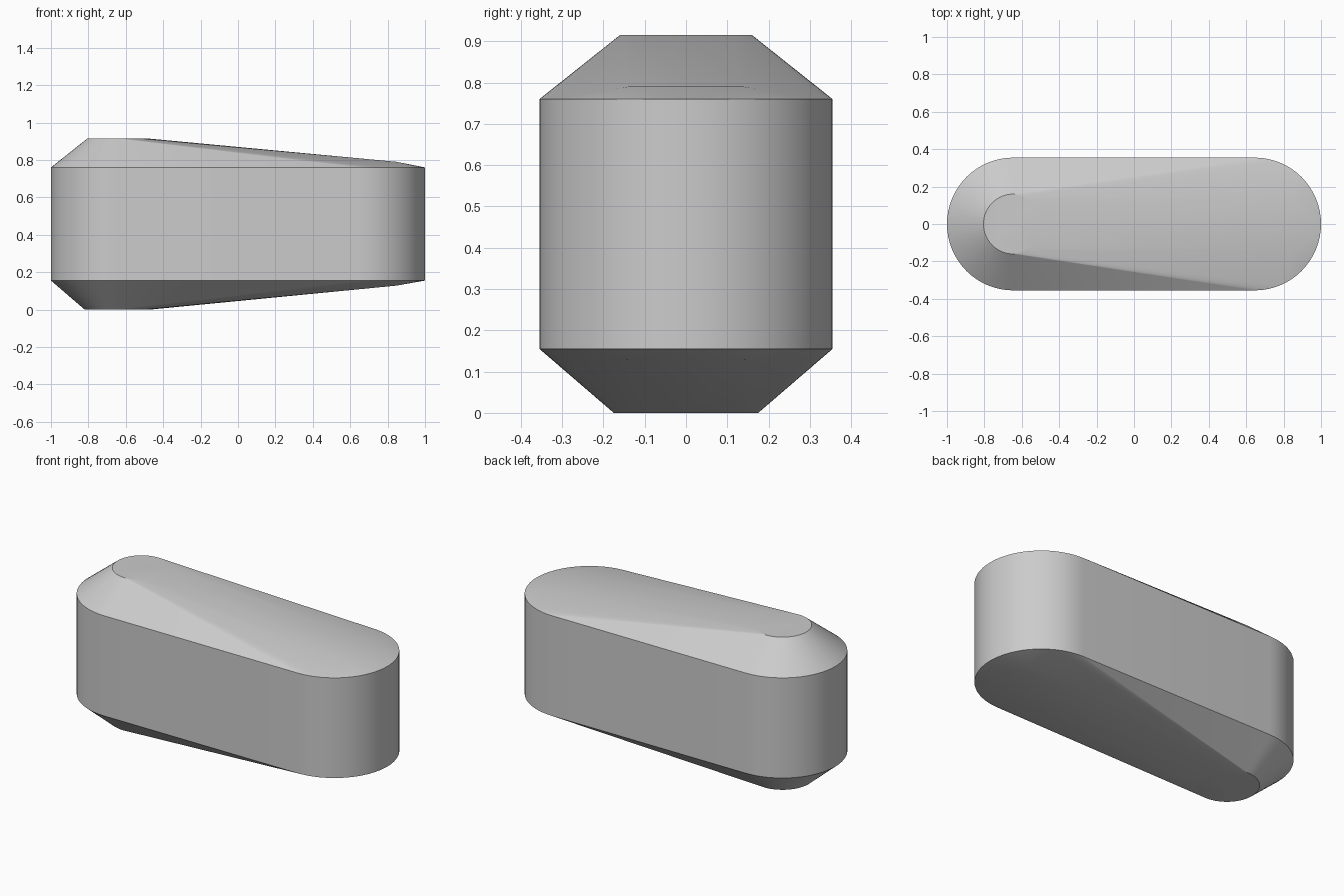
import bpy, bmesh, math

cube = bpy.data.objects.get("Cube")
if cube:
    bpy.data.objects.remove(cube, do_unlink=True)

END_X, RADIUS = 0.645, 0.355      # slot outline: end centres and end radius
STEPS = 32                        # segments per half circle


def slot_outline(x0, x1, radius, z):
    """Two half circles joined by straight sides; a circle when x0 == x1."""
    points = []
    for cx, start in ((x1, -math.pi / 2), (x0, math.pi / 2)):
        for i in range(STEPS + 1):
            a = start + math.pi * i / STEPS
            points.append((cx + radius * math.cos(a), radius * math.sin(a), z))
    return points


def convex_part(name, points, material):
    bm = bmesh.new()
    for p in points:
        bm.verts.new(p)
    bmesh.ops.remove_doubles(bm, verts=bm.verts[:], dist=0.0005)
    bmesh.ops.convex_hull(bm, input=bm.verts[:])
    loose = [v for v in bm.verts if not v.link_faces]
    bmesh.ops.delete(bm, geom=loose, context='VERTS')
    # Merge the flat areas into single clean faces
    bmesh.ops.dissolve_limit(bm, angle_limit=math.radians(0.1),
                             verts=bm.verts[:], edges=bm.edges[:])
    bmesh.ops.recalc_face_normals(bm, faces=bm.faces[:])
    mesh = bpy.data.meshes.new(name)
    bm.to_mesh(mesh)
    bm.free()
    mesh.materials.append(material)
    obj = bpy.data.objects.new(name, mesh)
    bpy.context.collection.objects.link(obj)
    bpy.context.view_layer.objects.active = obj
    obj.select_set(True)
    bpy.ops.object.shade_smooth_by_angle(angle=math.radians(30))
    obj.select_set(False)
    return obj


grey = bpy.data.materials.new("plain_grey")
grey.use_nodes = True
colour = (0.6, 0.6, 0.6, 1)
grey.diffuse_color = colour
grey.node_tree.nodes["Principled BSDF"].inputs["Base Color"].default_value = colour

# Upright slot-shaped wall
shell = slot_outline(-END_X, END_X, RADIUS, 0.155)
shell += slot_outline(-END_X, END_X, RADIUS, 0.76)

# Upper and lower wedges taper to a small round flat near the left end,
# with a slight ridge close to the low end
for radius, flat_z, ridge_z in ((0.16, 0.915, 0.79), (0.175, 0.0, 0.128)):
    shell += slot_outline(-END_X, -END_X, radius, flat_z)
    shell += [(0.847, side * 0.14, ridge_z) for side in (-1, 1)]

convex_part("tapered_slot_body", shell, grey)
